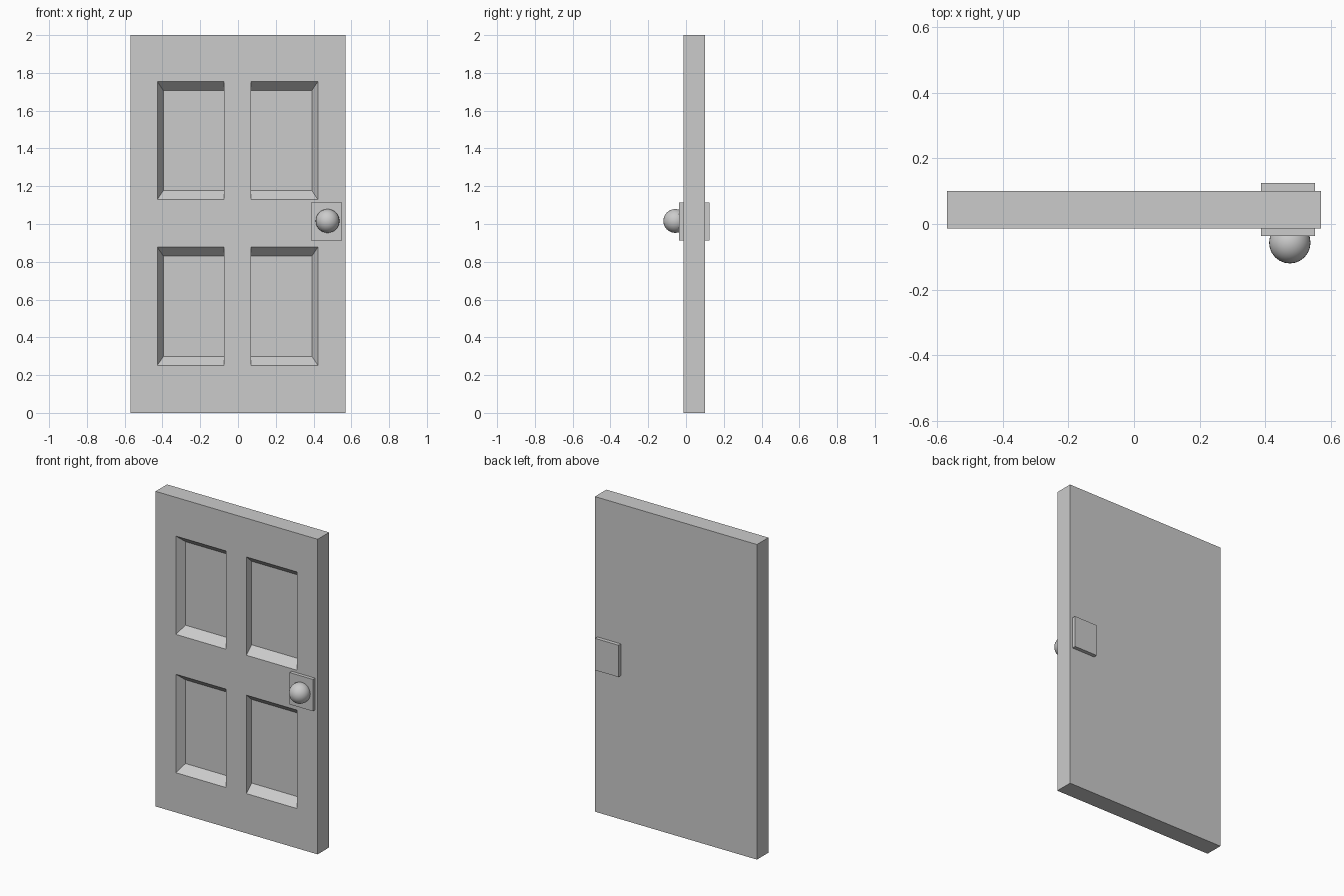
import bpy, bmesh
from mathutils import Matrix

cube = bpy.data.objects.get("Cube")
if cube:
    bpy.data.objects.remove(cube, do_unlink=True)

grey = bpy.data.materials.new("plain_grey")
grey.use_nodes = True
grey.diffuse_color = (0.6, 0.6, 0.6, 1)
grey.node_tree.nodes["Principled BSDF"].inputs["Base Color"].default_value = grey.diffuse_color


def finish(name, bm):
    """Turn a bmesh into a named object."""
    bmesh.ops.recalc_face_normals(bm, faces=bm.faces)
    mesh = bpy.data.meshes.new(name)
    bm.to_mesh(mesh)
    bm.free()
    mesh.materials.append(grey)
    obj = bpy.data.objects.new(name, mesh)
    bpy.context.collection.objects.link(obj)
    return obj


def box(name, low, high):
    bm = bmesh.new()
    size = [b - a for a, b in zip(low, high)]
    middle = [(a + b) / 2 for a, b in zip(low, high)]
    bmesh.ops.create_cube(bm, size=1, matrix=Matrix.Translation(middle) @ Matrix.Diagonal((*size, 1)))
    return finish(name, bm)


FRONT, BACK, DEPTH = -0.014, 0.101, 0.052
SLOPE_X, SLOPE_Z = 0.032, 0.047
xs = (-0.569, -0.427, -0.073, 0.069, 0.423, 0.569)
zs = (0, 0.252, 0.877, 1.13, 1.754, 2)

# Door front: a grid of cells, four of them sunk as panels
bm = bmesh.new()
grid = [[bm.verts.new((x, FRONT, z)) for z in zs] for x in xs]
for i in range(len(xs) - 1):
    for j in range(len(zs) - 1):
        rim = [grid[i][j], grid[i + 1][j], grid[i + 1][j + 1], grid[i][j + 1]]
        if i % 2 == 0 or j % 2 == 0:
            bm.faces.new(rim)
            continue
        # Outer, top and bottom walls slope; the wall by the middle is straight
        left = xs[i] + (SLOPE_X if i == 1 else 0)
        right = xs[i + 1] - (SLOPE_X if i == 3 else 0)
        low, high = zs[j] + SLOPE_Z, zs[j + 1] - SLOPE_Z
        floor = [bm.verts.new((x, FRONT + DEPTH, z))
                 for x, z in ((left, low), (right, low), (right, high), (left, high))]
        bm.faces.new(floor)
        for k in range(4):
            n = (k + 1) % 4
            bm.faces.new((rim[k], rim[n], floor[n], floor[k]))

# Door sides and back
border = [e for e in bm.edges if e.is_boundary]
new = bmesh.ops.extrude_edge_only(bm, edges=border)["geom"]
for v in new:
    if isinstance(v, bmesh.types.BMVert):
        v.co.y = BACK
bmesh.ops.holes_fill(bm, edges=[e for e in bm.edges if e.is_boundary], sides=0)
finish("door", bm)

# Lock plates on both faces
box("front_plate", (0.387, -0.036, 0.912), (0.551, FRONT, 1.114))
box("back_plate", (0.387, BACK, 0.912), (0.551, 0.125, 1.114))

# Round knob
bm = bmesh.new()
bmesh.ops.create_uvsphere(bm, u_segments=24, v_segments=16, radius=0.063,
                          matrix=Matrix.Translation((0.474, -0.057, 1.016)))
knob = finish("knob", bm)
knob.data.shade_smooth()
